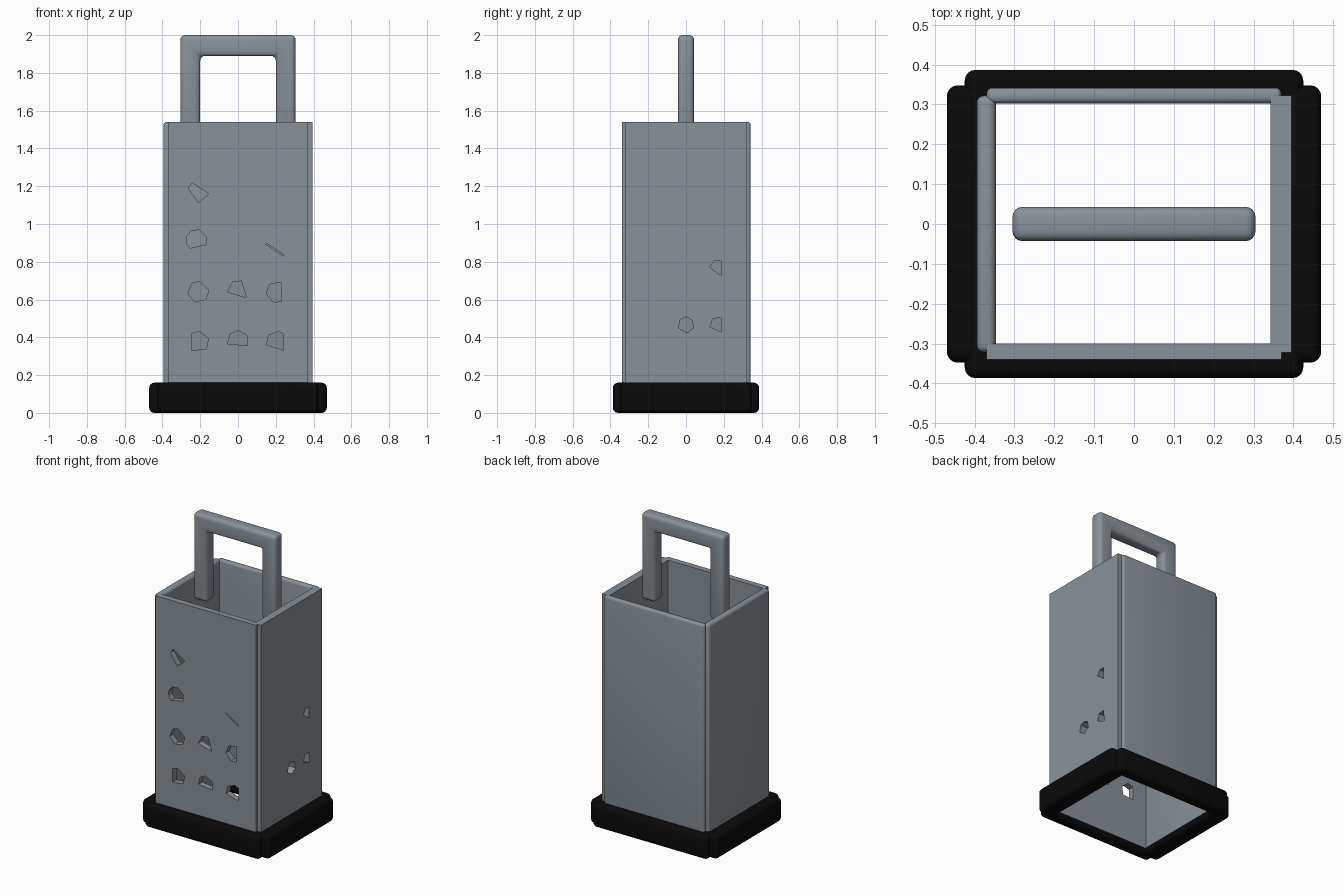
import bpy, bmesh
from math import radians, cos, sin
from mathutils import Vector

start = bpy.data.objects.get("Cube")
if start:
    bpy.data.objects.remove(start, do_unlink=True)


def make_material(name, color):
    mat = bpy.data.materials.new(name)
    mat.use_nodes = True
    mat.diffuse_color = color
    mat.node_tree.nodes["Principled BSDF"].inputs["Base Color"].default_value = color
    return mat


steel = make_material("steel grey", (0.25, 0.285, 0.315, 1))
rubber = make_material("rubber black", (0.003, 0.003, 0.003, 1))


def add_prism(bm, points, depth):
    """Extrude a closed outline along a depth vector."""
    face = bm.faces.new([bm.verts.new(p) for p in points])
    extruded = bmesh.ops.extrude_face_region(bm, geom=[face])["geom"]
    moved = [g for g in extruded if isinstance(g, bmesh.types.BMVert)]
    bmesh.ops.translate(bm, verts=moved, vec=depth)


def finish(name, bm, mat):
    bmesh.ops.recalc_face_normals(bm, faces=bm.faces)
    mesh = bpy.data.meshes.new(name)
    bm.to_mesh(mesh)
    bm.free()
    mesh.materials.append(mat)
    obj = bpy.data.objects.new(name, mesh)
    bpy.context.collection.objects.link(obj)
    return obj


def activate(obj):
    bpy.ops.object.select_all(action="DESELECT")
    obj.select_set(True)
    bpy.context.view_layer.objects.active = obj


def round_edges(obj, radius):
    """Bevel every edge and shade the result smoothly."""
    mod = obj.modifiers.new("rounding", "BEVEL")
    mod.width, mod.segments = radius, 4
    mod.limit_method = "ANGLE"
    activate(obj)
    bpy.ops.object.modifier_apply(modifier=mod.name)
    bpy.ops.object.shade_smooth_by_angle(angle=radians(40))


def box(name, xs, ys, zs, mat, radius=0):
    bm = bmesh.new()
    (x0, x1), (y0, y1), z0 = xs, ys, zs[0]
    outline = [(x0, y0, z0), (x1, y0, z0), (x1, y1, z0), (x0, y1, z0)]
    add_prism(bm, outline, Vector((0, 0, zs[1] - z0)))
    obj = finish(name, bm, mat)
    if radius:
        round_edges(obj, radius)
    return obj


def punch(wall, holes, radius, place, depth):
    """Cut holes given as a centre and the corner angles around it."""
    bm = bmesh.new()
    for u, v, angles in holes:
        corners = [(u + radius * cos(radians(a)), v + radius * sin(radians(a))) for a in angles]
        add_prism(bm, [place(*c) for c in corners], depth)
    cutter = finish("hole_cutter", bm, steel)
    cutter.hide_render = True
    mod = wall.modifiers.new("holes", "BOOLEAN")
    mod.operation, mod.solver, mod.object = "DIFFERENCE", "EXACT", cutter
    activate(wall)
    bpy.ops.object.modifier_apply(modifier=mod.name)
    bpy.data.objects.remove(cutter, do_unlink=True)


# Four wall panels: plain front and left, softened back and right
height = (0.03, 1.54)
front = box("front_wall", (-0.37, 0.37), (-0.34, -0.30), height, steel)
left = box("left_wall", (0.343, 0.395), (-0.322, 0.322), height, steel)
box("back_wall", (-0.37, 0.37), (0.303, 0.342), height, steel, 0.015)
box("right_wall", (-0.395, -0.347), (-0.322, 0.322), height, steel, 0.018)

# Grating holes in the front panel
front_holes = [
    (-0.21, 1.17, (125, 350, 270, 160)),
    (-0.22, 0.915, (230, 200, 165, 120, 75, 15, -25)),
    (-0.21, 0.64, (128, 85, 10, -45, -110, -170)),
    (-0.21, 0.375, (128, 85, 20, -40, -128)),
    (0, 0.645, (185, 120, 72, -38)),
    (0, 0.38, (195, 140, 90, 35, -25)),
    (0.195, 0.865, (150, 143, -30, -37)),
    (0.205, 0.64, (190, 130, 65, -65, -110)),
    (0.205, 0.375, (195, 140, 80, 50, -50)),
]
punch(front, front_holes, 0.056, lambda u, v: (u, -0.4, v), Vector((0, 0.15, 0)))

# Finer holes in the left panel
left_holes = [
    (0.167, 0.765, (170, 115, 65, -65)),
    (0, 0.465, (200, 135, 90, 40, -20, -85)),
    (0.167, 0.465, (195, 125, 65, -60)),
]
punch(left, left_holes, 0.042, lambda u, v: (0.3, u, v), Vector((0.15, 0, 0)))

# Rubber foot frame of four overlapping bars
for side, name in ((-1, "front"), (1, "back")):
    box(name + "_foot_bar", (-0.425, 0.425), sorted((side * 0.302, side * 0.387)),
        (0, 0.16), rubber, 0.027)
for side, name in ((-1, "right"), (1, "left")):
    box(name + "_foot_bar", sorted((side * 0.35, side * 0.47)), (-0.348, 0.348),
        (0, 0.16), rubber, 0.027)

# Handle: an upside-down U with rounded edges
half = [(0.2, 1.89), (0.2, 1.42), (0.305, 1.42), (0.305, 2)]
outline = half + [(-x, z) for x, z in reversed(half)]
bm = bmesh.new()
add_prism(bm, [(x, -0.043, z) for x, z in outline], Vector((0, 0.086, 0)))
round_edges(finish("handle", bm, steel), 0.025)
